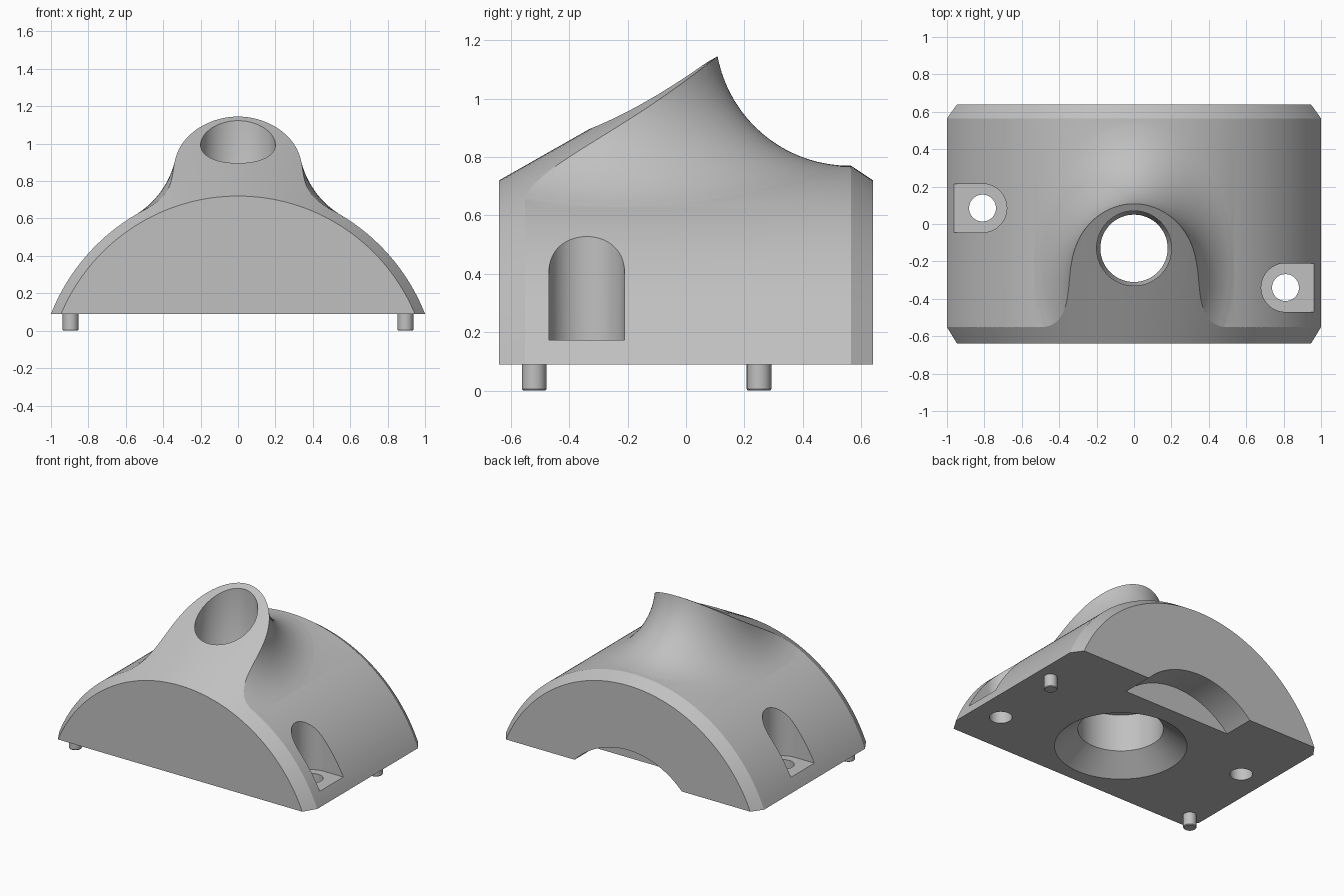
import bpy
import bmesh
from math import sin, cos, pi, sqrt, asin, radians
from mathutils import Vector

if "Cube" in bpy.data.objects:
    bpy.data.objects.remove(bpy.data.objects["Cube"])

grey = bpy.data.materials.new("plain_grey")
grey.use_nodes = True
COLOUR = (0.53, 0.53, 0.53, 1)
grey.diffuse_color = COLOUR
grey.node_tree.nodes["Principled BSDF"].inputs["Base Color"].default_value = COLOUR

BASE = 0.09            # underside height
AXIS = -0.305          # height of the arch axis, which runs along y
ARCH = 1.075           # arch radius
END = 0.64             # half length
SLOPE = 0.568          # slope of the conical ends
BORE_Y = -0.13         # bore position


def loft(name, rings):
    """Closed solid through equal-sized rings of points."""
    bm = bmesh.new()
    loops = [[bm.verts.new(p) for p in ring] for ring in rings]
    for a, b in zip(loops, loops[1:]):
        for i in range(len(a)):
            j = (i + 1) % len(a)
            bm.faces.new((a[i], a[j], b[j], b[i]))
    bm.faces.new(loops[0])
    bm.faces.new(loops[-1])
    bmesh.ops.recalc_face_normals(bm, faces=bm.faces)
    mesh = bpy.data.meshes.new(name)
    bm.to_mesh(mesh)
    bm.free()
    mesh.materials.append(grey)
    obj = bpy.data.objects.new(name, mesh)
    bpy.context.collection.objects.link(obj)
    return obj


def angles(n):
    return [2 * pi * i / n for i in range(n)]


def upright(name, x, y, profile, n=64):
    """Turned solid about a vertical axis, profile of (radius, z)."""
    return loft(name, [[(x + r * cos(a), y + r * sin(a), z) for a in angles(n)]
                       for r, z in profile])


def lengthwise(name, profile, n=192):
    """Turned solid about the arch axis, profile of (radius, y)."""
    return loft(name, [[(r * cos(a), y, AXIS + r * sin(a)) for a in angles(n)]
                       for r, y in profile])


def combine(target, tool, operation):
    tool.hide_render = True
    mod = target.modifiers.new("combine", "BOOLEAN")
    mod.operation = operation
    mod.solver = "EXACT"
    mod.object = tool
    bpy.context.view_layer.objects.active = target
    bpy.ops.object.modifier_apply(modifier=mod.name)
    bpy.data.objects.remove(tool)


# arched body
half = asin(1 / ARCH)
arc = [half * (i / 48 - 1) for i in range(97)]
body = loft("arched_body", [[(ARCH * sin(a), y, max(BASE, AXIS + ARCH * cos(a)))
                             for a in arc] for y in (-0.7, 0.7)])

# collar with a rolling fillet down onto the arch
COLLAR_Y, COLLAR_R, FILLET = -0.225, 0.325, 0.46
STEPS = 20
columns = []
for a in angles(128):
    out = Vector((cos(a), sin(a), 0))
    centre = out * (COLLAR_R + FILLET)
    rise = sqrt((ARCH + FILLET) ** 2 - centre.x ** 2)
    to_arch = -Vector((centre.x, 0, rise)).normalized()
    centre += Vector((0, COLLAR_Y, AXIS + rise))
    col = [centre + (-out).slerp(to_arch, k / STEPS) * FILLET for k in range(STEPS)]
    col.append(centre + to_arch * (FILLET + 0.003))
    top, foot = col[0].copy(), col[-1].copy()
    top.z, foot.z = 1.5, 0.2
    columns.append([top] + col + [foot])
collar = loft("collar", list(zip(*columns)))
combine(body, collar, "UNION")

# conical front cut and end chamfers
front_r = 1.025
trim = lengthwise("trim", [(front_r, -END), (front_r + SLOPE * (END + 0.2), 0.2),
                           (1.5, 0.5), (ARCH + 0.01, 0.55), (front_r, END)])
combine(body, trim, "INTERSECT")

# stepped bore with a flared mouth underneath
bore = upright("bore", 0, BORE_Y, [(0.43, BASE - 0.01), (0.27, 0.21), (0.27, 0.47),
                                   (0.18, 0.47), (0.18, 0.7), (0.2, 0.75), (0.2, 1.4)])
combine(body, bore, "DIFFERENCE")

# curved notch under the back edge
notch = lengthwise("notch", [(0.573, 0.418), (0.573, 0.8)])
combine(body, notch, "DIFFERENCE")

# screw pockets and holes on both flanks
for side, y in ((1, -0.34), (-1, 0.085)):
    outline = [(0.81 - 0.13 * sin(t), y + 0.13 * cos(t))
               for t in [pi * i / 32 for i in range(33)]]
    outline += [(1.2, y - 0.13), (1.2, y + 0.13)]
    pocket = loft("pocket", [[(side * px, py, z) for px, py in outline]
                             for z in (0.173, 1.3)])
    combine(body, pocket, "DIFFERENCE")
    hole = upright("screw_hole", side * 0.81, y, [(0.072, 0), (0.072, 0.3)], 40)
    combine(body, hole, "DIFFERENCE")

# locating pins
pins = [upright(name, x, y, [(0.038, 0), (0.042, 0.005), (0.042, BASE + 0.02)], 32)
        for name, x, y in (("left_pin", 0.895, 0.25), ("right_pin", -0.895, -0.52))]

# smooth shading with sharp edges kept
bpy.ops.object.select_all(action="DESELECT")
for obj in [body] + pins:
    obj.select_set(True)
bpy.context.view_layer.objects.active = body
bpy.ops.object.shade_smooth_by_angle(angle=radians(22))
